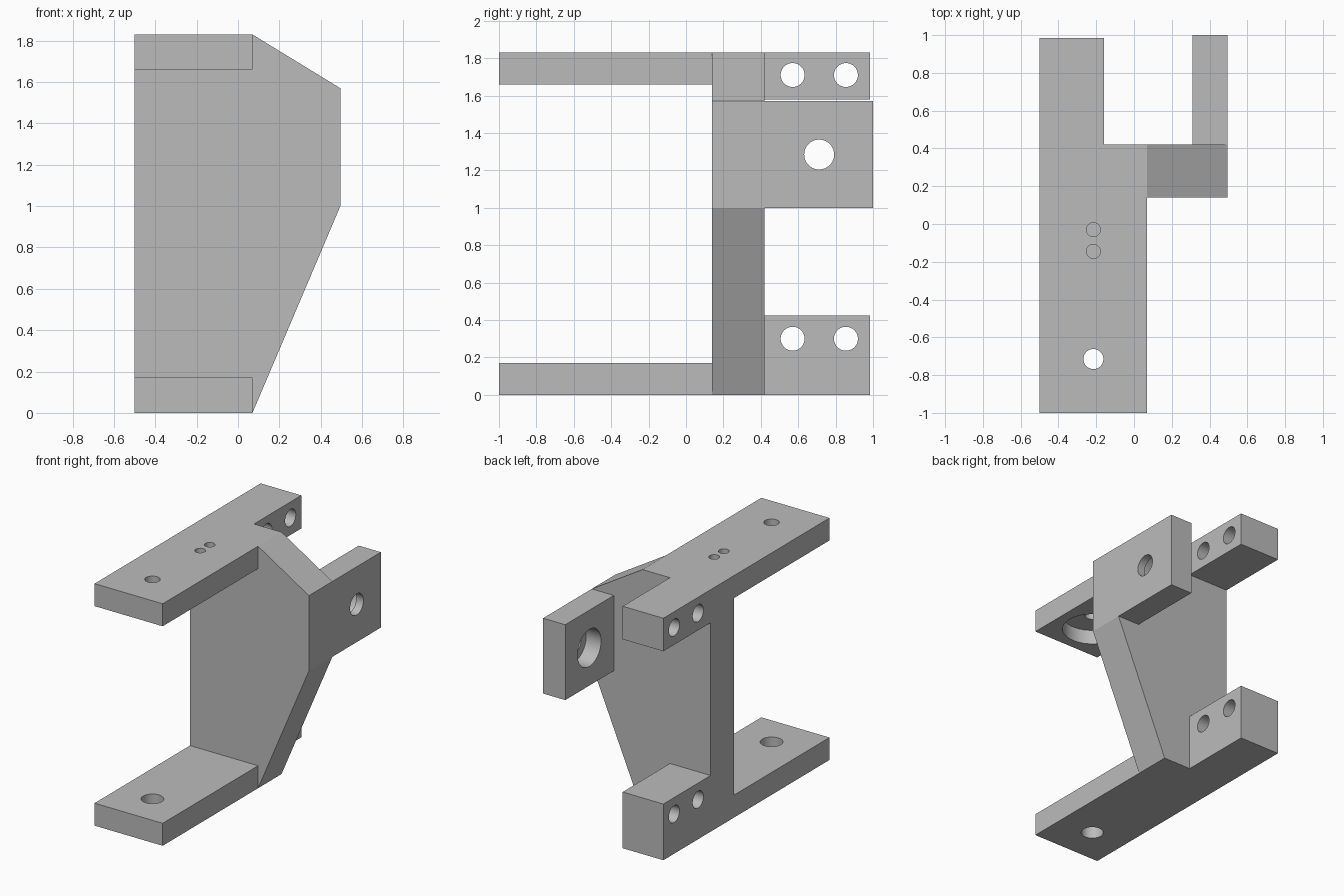
import bpy, bmesh, math
from mathutils import Matrix, Vector

cube = bpy.data.objects.get("Cube")
if cube:
    bpy.data.objects.remove(cube, do_unlink=True)

grey = bpy.data.materials.new("plain grey")
grey.use_nodes = True
grey.diffuse_color = (0.5, 0.5, 0.5, 1)
grey.node_tree.nodes["Principled BSDF"].inputs["Base Color"].default_value = (0.5, 0.5, 0.5, 1)


def add_object(name, bm):
    bmesh.ops.recalc_face_normals(bm, faces=bm.faces)
    mesh = bpy.data.meshes.new(name)
    bm.to_mesh(mesh)
    bm.free()
    mesh.materials.append(grey)
    obj = bpy.data.objects.new(name, mesh)
    bpy.context.collection.objects.link(obj)
    return obj


def prism(name, profile, y0, y1):
    """Extrude an x-z outline along y."""
    bm = bmesh.new()
    face = bm.faces.new([bm.verts.new((x, y0, z)) for x, z in profile])
    ext = bmesh.ops.extrude_face_region(bm, geom=[face])
    verts = [v for v in ext["geom"] if isinstance(v, bmesh.types.BMVert)]
    bmesh.ops.translate(bm, verts=verts, vec=(0, y1 - y0, 0))
    return add_object(name, bm)


def block(name, x0, x1, y0, y1, z0, z1):
    return prism(name, [(x0, z0), (x1, z0), (x1, z1), (x0, z1)], y0, y1)


def drill(obj, start, end, radius):
    """Cut a round hole from start to end."""
    a, b = Vector(start), Vector(end)
    axis = b - a
    rot = axis.to_track_quat('Z', 'Y').to_matrix().to_4x4()
    bm = bmesh.new()
    bmesh.ops.create_cone(bm, cap_ends=True, segments=48, radius1=radius, radius2=radius,
                          depth=axis.length, matrix=Matrix.Translation((a + b) / 2) @ rot)
    cutter = add_object("hole_cutter", bm)
    cutter.hide_render = True
    mod = obj.modifiers.new("hole", 'BOOLEAN')
    mod.operation = 'DIFFERENCE'
    mod.solver = 'EXACT'
    mod.object = cutter
    bpy.context.view_layer.objects.active = obj
    bpy.ops.object.modifier_apply(modifier=mod.name)
    bpy.data.objects.remove(cutter, do_unlink=True)


LEFT, ARM, MID = -0.5, 0.07, -0.215
FRONT, BACK, TOP = 0.14, 0.42, 1.83

# Upright plate with the sloped side
plate = prism("upright_plate", [(LEFT, 0), (ARM, 0), (0.495, 1.0), (0.495, 1.57),
                                (ARM, TOP), (LEFT, TOP)], FRONT, BACK)

# Forward arms
upper_arm = block("upper_arm", LEFT, ARM, -1, FRONT, 1.66, TOP)
lower_arm = block("lower_arm", LEFT, ARM, -1, FRONT, 0, 0.17)
drill(lower_arm, (MID, -0.715, -0.1), (MID, -0.715, 0.3), 0.078)
drill(upper_arm, (MID, -0.715, 1.5), (MID, -0.715, 2), 0.053)
drill(upper_arm, (MID, -0.715, 1.5), (MID, -0.715, 1.77), 0.21)
for y in (-0.03, -0.145):
    drill(upper_arm, (MID, y, 1.5), (MID, y, 2), 0.037)

# Rear mounting blocks with paired cross holes
upper_block = block("upper_rear_block", LEFT, -0.16, BACK, 0.985, 1.58, TOP)
lower_block = block("lower_rear_block", LEFT, -0.16, BACK, 0.985, 0, 0.425)
for obj, z in ((upper_block, 1.71), (lower_block, 0.3)):
    for y in (0.57, 0.855):
        drill(obj, (-0.7, y, z), (0, y, z), 0.064)

# Side tab with a stepped hole
tab = block("side_tab", 0.31, 0.495, BACK, 1, 1.0, 1.57)
drill(tab, (0.2, 0.712, 1.285), (0.7, 0.712, 1.285), 0.08)
drill(tab, (0.2, 0.712, 1.285), (0.435, 0.712, 1.285), 0.14)

# Smooth hole walls, sharp edges elsewhere
bpy.ops.object.select_all(action='DESELECT')
for obj in (plate, upper_arm, lower_arm, upper_block, lower_block, tab):
    obj.select_set(True)
bpy.context.view_layer.objects.active = plate
bpy.ops.object.shade_smooth_by_angle(angle=math.radians(20))
